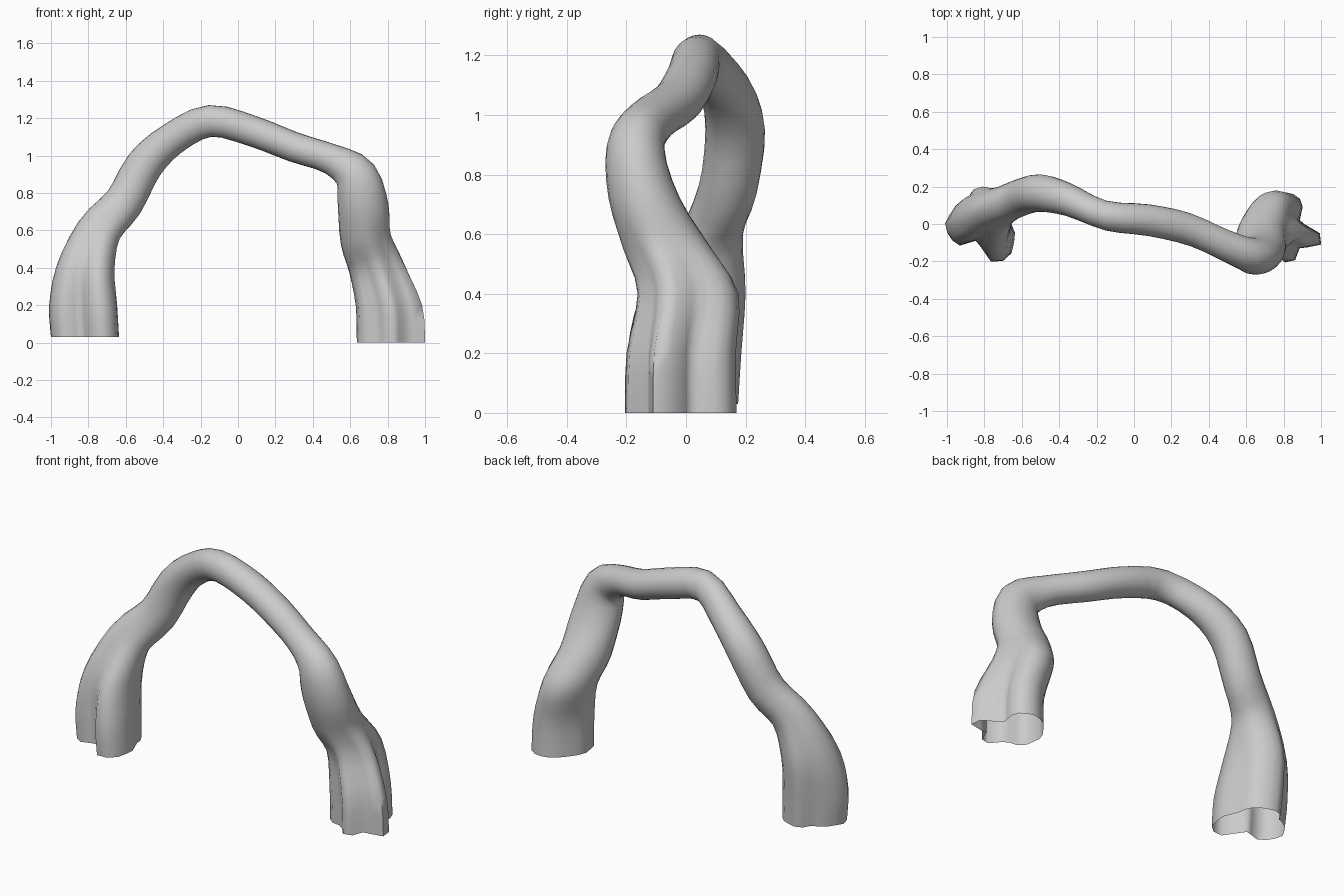
import bpy, bmesh, math
from mathutils import Vector

if "Cube" in bpy.data.objects:
    bpy.data.objects.remove(bpy.data.objects["Cube"])

# Lobed foot outlines: radius every 15 degrees, starting on the inner side
LEFT = [.155, .145, .155, .165, .17, .17, .175, .165, .135, .145, .16, .17,
        .19, .185, .175, .16, .11, .09, .12, .205, .225, .22, .195, .18]
RIGHT = [.175, .165, .155, .155, .16, .165, .17, .165, .155, .13, .095, .08,
         .10, .19, .22, .175, .15, .2, .205, .16, .15, .175, .185, .175]
N = len(LEFT)

# Path stations: x, y, z, half width in the arch plane, half width in y, lobe amount
PATH = [
    (-.81, 0, .03, .18, .20, 1),
    (-.82, .005, .20, .18, .205, .95),
    (-.81, .03, .40, .155, .185, .65),
    (-.74, .08, .60, .12, .115, .25),
    (-.61, .14, .75, .105, .10, 0),
    (-.50, .165, .95, .10, .10, 0),
    (-.35, .13, 1.09, .088, .09, 0),
    (-.15, .045, 1.185, .085, .08, 0),
    (.08, .02, 1.13, .082, .085, 0),
    (.30, -.03, 1.045, .08, .088, 0),
    (.50, -.12, .98, .082, .09, 0),
    (.63, -.17, .89, .115, .097, 0),
    (.67, -.14, .72, .136, .12, 0),
    (.685, -.06, .55, .138, .15, .15),
    (.74, .015, .40, .15, .175, .55),
    (.80, 0, .20, .175, .195, .95),
    (.81, 0, .0, .18, .20, 1),
]


def spline(pts, steps):
    """Catmull-Rom interpolation through tuples of any length."""
    out = []
    for i in range(len(pts) - 1):
        p0, p1, p2 = pts[max(i - 1, 0)], pts[i], pts[i + 1]
        p3 = pts[min(i + 2, len(pts) - 1)]
        for s in range(steps):
            t = s / steps
            out.append([.5 * (2 * b + (c - a) * t + (2 * a - 5 * b + 4 * c - d) * t * t
                              + (3 * b - a - 3 * c + d) * t ** 3)
                        for a, b, c, d in zip(p0, p1, p2, p3)])
    return out + [list(pts[-1])]


stations = spline(PATH, 3)
bm = bmesh.new()
rings = []
for i, (x, y, z, a, b, lobe) in enumerate(stations):
    lobe = min(max(lobe, 0), 1)
    prev, nxt = stations[max(i - 1, 0)], stations[min(i + 1, len(stations) - 1)]
    tan = Vector((nxt[0] - prev[0], 0, nxt[2] - prev[2])).normalized()
    # feet are cut level with the ground
    tan = tan.lerp(Vector((0, 0, 1 if x < 0 else -1)), lobe).normalized()
    inward = Vector((0, 1, 0)).cross(tan)
    foot = LEFT if x < 0 else RIGHT
    ring = []
    for k in range(N):
        ang = 2 * math.pi * k / N
        ru = a * ((1 - lobe) + lobe * foot[k] / .18)
        rv = b * ((1 - lobe) + lobe * foot[k] / .2)
        ring.append(bm.verts.new(Vector((x, y, z)) + inward * (ru * math.cos(ang))
                                 + Vector((0, rv * math.sin(ang), 0))))
    rings.append(ring)

# Skin the rings, leaving both feet open
for r0, r1 in zip(rings, rings[1:]):
    for k in range(N):
        j = (k + 1) % N
        bm.faces.new((r0[k], r0[j], r1[j], r1[k]))
bmesh.ops.recalc_face_normals(bm, faces=bm.faces)

mesh = bpy.data.meshes.new("root_arch")
bm.to_mesh(mesh)
bm.free()
arch = bpy.data.objects.new("root_arch", mesh)
bpy.context.collection.objects.link(arch)
bpy.context.view_layer.objects.active = arch
arch.select_set(True)
bpy.ops.object.shade_smooth_by_angle(angle=math.radians(80))
